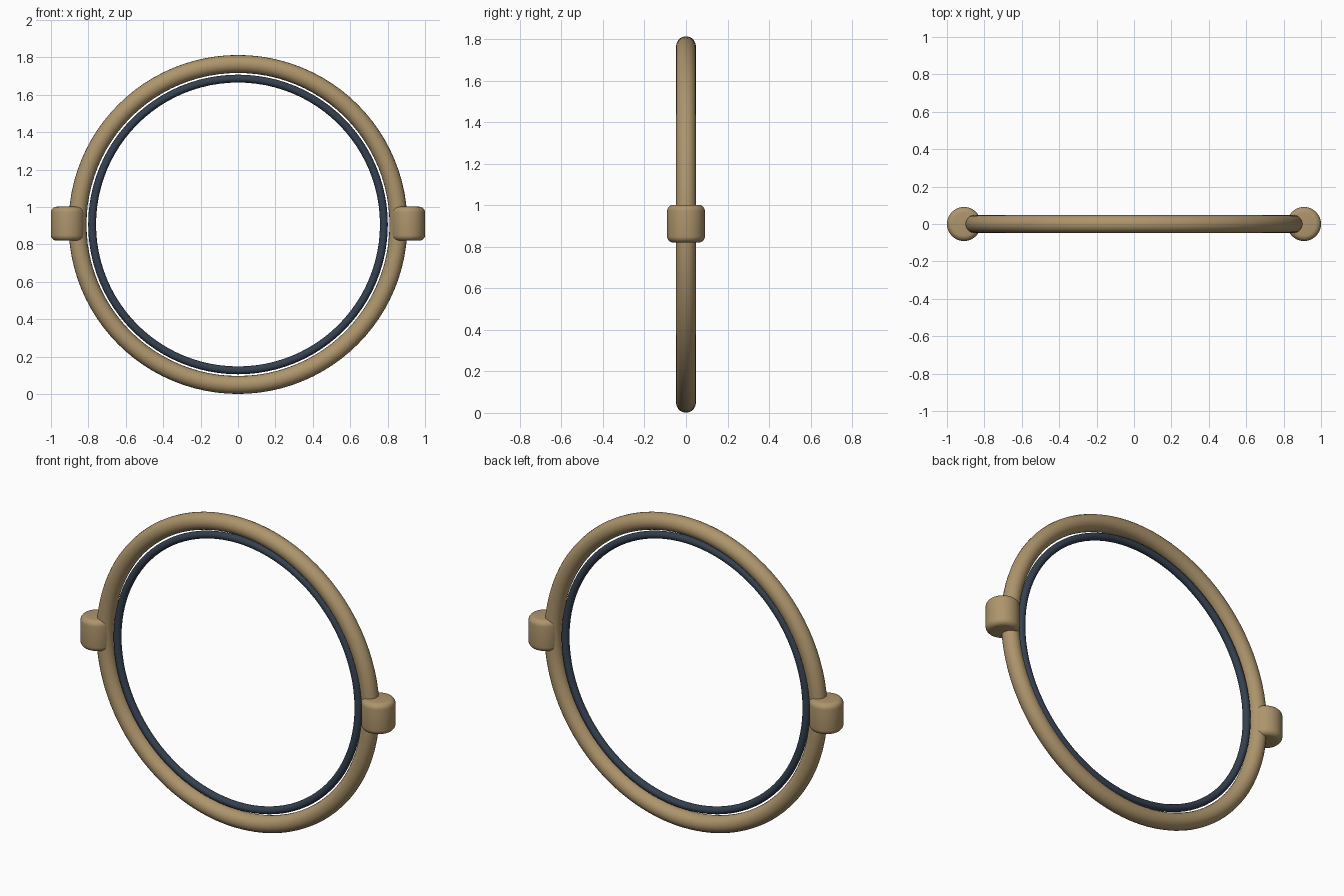
import bpy

if "Cube" in bpy.data.objects:
    bpy.data.objects.remove(bpy.data.objects["Cube"])

CENTRE_Z = 0.907


def make_material(name, colour):
    mat = bpy.data.materials.new(name)
    mat.diffuse_color = (*colour, 1.0)
    mat.use_nodes = True
    mat.node_tree.nodes["Principled BSDF"].inputs["Base Color"].default_value = mat.diffuse_color
    return mat


tan = make_material("warm tan", (0.42, 0.30, 0.15))
navy = make_material("dark slate blue", (0.035, 0.052, 0.08))


def finish(name, mat):
    obj = bpy.context.object
    obj.name = name
    obj.data.materials.append(mat)
    return obj


def make_ring(name, major, minor, mat):
    # Upright ring facing the front
    bpy.ops.mesh.primitive_torus_add(
        major_radius=major, minor_radius=minor,
        major_segments=96, minor_segments=20,
        location=(0, 0, CENTRE_Z), rotation=(1.5707963, 0, 0))
    bpy.ops.object.shade_smooth()
    return finish(name, mat)


# Thick outer frame and thin inner band
make_ring("outer_ring", 0.858, 0.048, tan)
make_ring("inner_ring", 0.78, 0.021, navy)

# Rounded pivot knobs on both sides
for side, x in (("left", -0.909), ("right", 0.909)):
    bpy.ops.mesh.primitive_cylinder_add(
        vertices=40, radius=0.091, depth=0.182, location=(x, 0, CENTRE_Z + 0.004))
    knob = finish(side + "_knob", tan)
    bevel = knob.modifiers.new("rounded_rims", "BEVEL")
    bevel.width = 0.03
    bevel.segments = 5
    bevel.limit_method = "ANGLE"
    bevel.angle_limit = 0.8
    bpy.ops.object.modifier_apply(modifier=bevel.name)
    bpy.ops.object.shade_smooth_by_angle(angle=0.6)
